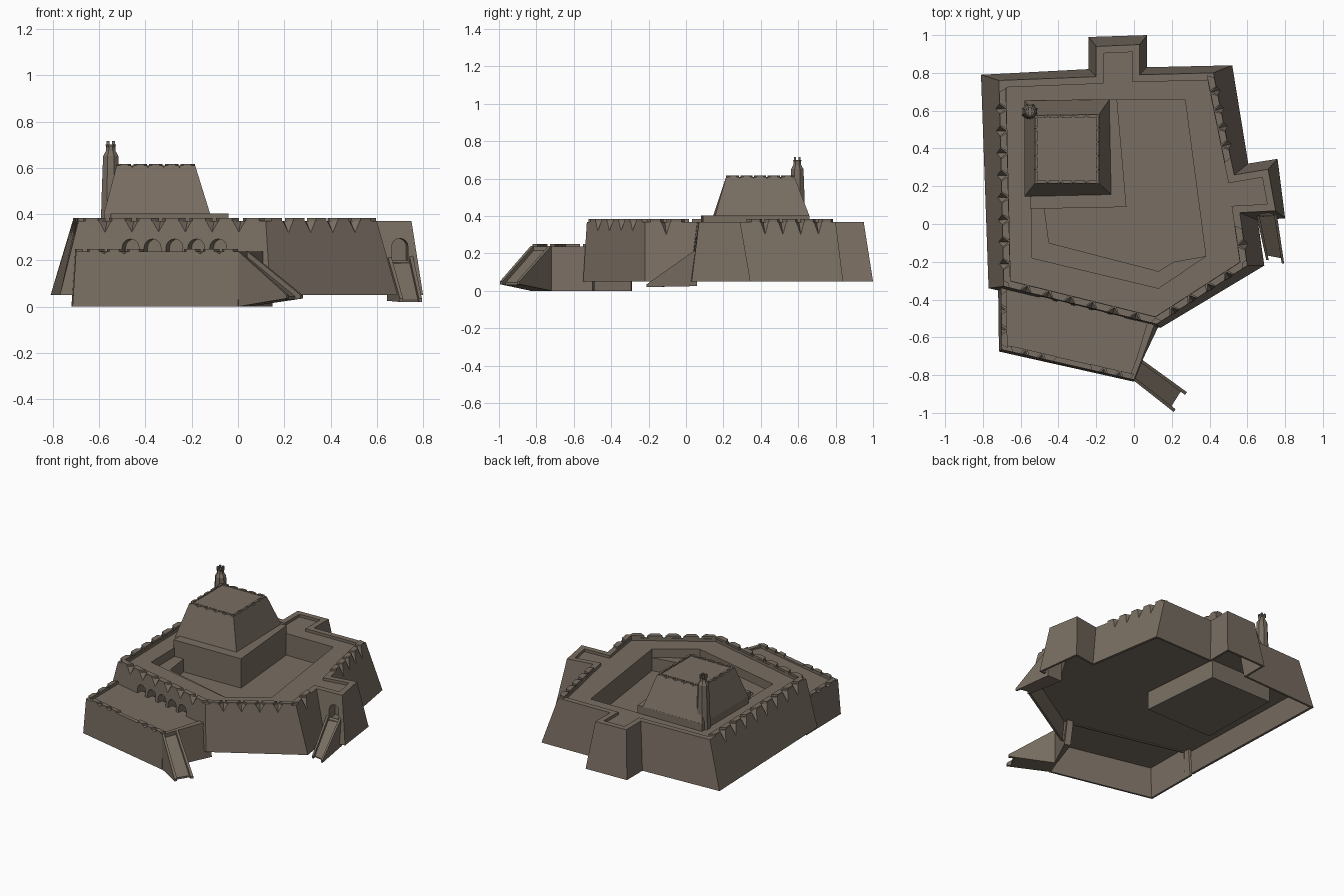
import bpy, bmesh, math
from mathutils import Vector

cube = bpy.data.objects.get("Cube")
if cube:
    bpy.data.objects.remove(cube, do_unlink=True)

stone = bpy.data.materials.new("brown_stone")
stone.use_nodes = True
COLOUR = (0.19, 0.155, 0.122, 1)
stone.diffuse_color = COLOUR
stone.node_tree.nodes["Principled BSDF"].inputs["Base Color"].default_value = COLOUR


def finish(bm, name):
    bmesh.ops.recalc_face_normals(bm, faces=bm.faces)
    mesh = bpy.data.meshes.new(name)
    bm.to_mesh(mesh)
    bm.free()
    mesh.materials.append(stone)
    obj = bpy.data.objects.new(name, mesh)
    bpy.context.collection.objects.link(obj)
    return obj


def add_loft(bm, rings):
    """Closed solid through rings of equal point count."""
    loops = [[bm.verts.new(p) for p in ring] for ring in rings]
    n = len(loops[0])
    for lo, hi in zip(loops, loops[1:]):
        for i in range(n):
            j = (i + 1) % n
            bm.faces.new((lo[i], lo[j], hi[j], hi[i]))
    bm.faces.new(loops[0][::-1])
    bm.faces.new(loops[-1])


def at(points, z):
    return [(p[0], p[1], z) for p in points]


def solid(name, *rings):
    bm = bmesh.new()
    add_loft(bm, rings)
    return finish(bm, name)


def mix(a, b, t):
    return [Vector(p).lerp(Vector(q), t) for p, q in zip(a, b)]


def inset(points, d):
    """Move every edge of a counter-clockwise outline inward by d."""
    pts = [Vector(p) for p in points]
    out = []
    for i, p in enumerate(pts):
        u = (p - pts[i - 1]).normalized()
        v = (pts[(i + 1) % len(pts)] - p).normalized()
        n1, n2 = Vector((-u.y, u.x)), Vector((-v.y, v.x))
        out.append(p + (n1 + n2) * d / (1 + n1.dot(n2)))
    return out


def open_back(points, d):
    """Push the two rear corners of the terrace outline into the main wall."""
    points[0].y += d
    points[-1].y += d
    return points


def cut(obj, *cutters):
    for cutter in cutters:
        mod = obj.modifiers.new("cut", 'BOOLEAN')
        mod.operation = 'DIFFERENCE'
        mod.solver = 'EXACT'
        mod.object = cutter
        cutter.hide_render = True
        bpy.context.view_layer.objects.active = obj
        bpy.ops.object.modifier_apply(modifier=mod.name)
        bpy.data.objects.remove(cutter, do_unlink=True)


def arch(x, y, z, width, height, angle, depth):
    """Round-headed cutter passing through a wall at (x, y)."""
    r = width / 2
    profile = [(-r, 0), (r, 0)]
    for k in range(9):
        a = math.pi * k / 8
        profile.append((r * math.cos(a), height - r + r * math.sin(a)))
    c, s = math.cos(angle), math.sin(angle)
    rings = [[(x + u * c - d * s, y + u * s + d * c, z + w) for u, w in profile]
             for d in (-depth, depth)]
    return solid("arch_cutter", *rings)


def battlements(name, wall, p, q, count, z, height, thick, depth, span=(0, 1)):
    """Splayed merlons along an edge, with scooped embrasures cut between them."""
    p, q = Vector(p), Vector(q)
    p, q = p.lerp(q, span[0]), p.lerp(q, span[1])
    pitch = (q - p) / count
    normal = Vector((-pitch.y, pitch.x)).normalized()
    inward = normal * thick
    bm, scoops = bmesh.new(), bmesh.new()
    for i in range(count):
        mid = p + pitch * (i + 0.5)
        foot = [mid - pitch * 0.24, mid + pitch * 0.24,
                mid + pitch * 0.43 + inward, mid - pitch * 0.43 + inward]
        add_loft(bm, [at(foot, z - 0.004), at(foot, z + height)])
        if i:
            gap = mid - pitch * 0.5 - normal * 0.02
            tip = gap + normal * 0.02 + inward
            corners = [(gap - pitch * 0.38).to_3d(), (gap + pitch * 0.38).to_3d(),
                       tip.to_3d(), gap.to_3d()]
            for c, dz in zip(corners, (.004, .004, .004, -depth)):
                c.z = z + dz
            v = [scoops.verts.new(c) for c in corners]
            for a, b, c in ((0, 1, 2), (0, 1, 3), (1, 2, 3), (2, 0, 3)):
                scoops.faces.new((v[a], v[b], v[c]))
    cut(wall, finish(scoops, "embrasure_cutter"))
    return finish(bm, name)


def stair(name, a0, a1, b0, b1, z_top, z_end, base, end_base):
    """Sloping ramp between two raised side walls that run past its end."""
    a0, a1, b0, b1 = map(Vector, (a0, a1, b0, b1))
    bm = bmesh.new()
    for s, e, drop, run in ((0, 0.14, 0, 1), (0.14, 0.86, 0.025, 0.9), (0.86, 1, 0, 1)):
        a, c = a0.lerp(a1, s), a0.lerp(a1, e)
        pts = [a, a.lerp(b0.lerp(b1, s), run), c.lerp(b0.lerp(b1, e), run), c]
        foot_z = base + (end_base - base) * run
        low = [base, foot_z, foot_z, base]
        end = max(z_top + (z_end - z_top) * run - drop, foot_z + 0.004)
        high = [z_top - drop, end, end, z_top - drop]
        add_loft(bm, [[(p.x, p.y, z) for p, z in zip(pts, zs)] for zs in (low, high)])
    return finish(bm, name)


# Main battered wall, with the back and side bastions in its outline
foot = [(-.81, .79), (-.77, -.34), (.14, -.55), (.69, -.22), (.655, .02), (.80, .03),
        (.76, .345), (.605, .32), (.52, .84), (.07, .83), (.07, 1), (-.24, .99), (-.24, .82)]
crest = [(-.715, .76), (-.69, -.33), (.12, -.53), (.60, -.22), (.56, .06), (.75, .07),
         (.71, .29), (.53, .26), (.42, .80), (.03, .79), (.03, .95), (-.20, .94), (-.20, .78)]
RIM = 0.369
main_wall = solid("main_wall", at(foot, .05), at(crest, RIM))
walk = inset(crest, 0.038)
yard = [(-.55, .65), (-.54, -.18), (.13, -.34), (.38, -.17), (.27, .66)]
pit = [(-.55, .65), (-.45, -.10), (.13, -.25), (.21, -.20), (.38, -.17), (.27, .66)]

# Terrace outline; its hollow underside opens into the main hollow
t_foot = [(-.72, -.29), (-.715, -.675), (0, -.835), (.045, -.72), (.15, -.50)]
t_top = [(-.705, -.29), (-.70, -.665), (0, -.825), (.04, -.72), (.12, -.50)]
under = [at(open_back(inset(t_foot, .012), .08), -.02),
         at(open_back(inset(t_top, .012), .08), .205)]
cut(main_wall,
    solid("walk_cutter", at(walk, .35), at(walk, .5)),
    solid("yard_cutter", at(yard, .29), at(yard, .5)),
    solid("pit_cutter", at(pit, .20), at(pit, .5)),
    solid("hollow_cutter", at(inset(foot, .012), .03),
          at(inset(mix(foot, crest, .42), .012), .185)),
    solid("passage_cutter", under[0], at(under[1], .18)))

# Arcade above the terrace and doorway in the side bastion
slope = (foot[2][1] - foot[1][1]) / (foot[2][0] - foot[1][0])
for i in range(5):
    x = -.465 + i * .095
    y = foot[1][1] + (x - foot[1][0]) * slope + 0.015
    cut(main_wall, arch(x, y, .21, .075, .082, math.atan(slope), .07))
cut(main_wall, arch(.70, .05, .19, .07, .105, .1, .08))

# Battlements on the main wall
for name, i, count, span in (("west", 0, 9, (.03, 1)), ("front", 1, 7, (0, 1)),
                             ("front_east", 2, 5, (0, 1)), ("east_low", 3, 2, (0, .8)),
                             ("east_high", 7, 5, (.12, 1))):
    battlements(name + "_battlements", main_wall, crest[i], crest[i + 1], count,
                RIM, .014, .036, .07, span)

# Front terrace
terrace = solid("terrace", at(t_foot, 0), at(t_top, .238))
deck = open_back(inset(t_top, .028), .04)
cut(terrace, solid("deck_cutter", at(deck, .226), at(deck, .4)),
    solid("under_cutter", *under))
for name, i, count, span in (("west", 0, 3, (.15, 1)), ("front_left", 1, 3, (.05, .42)),
                             ("front_right", 1, 3, (.65, 1))):
    battlements("terrace_" + name + "_battlements", terrace, t_top[i], t_top[i + 1],
                count, .238, .011, .03, .02, span)

# Outer stairs
stair("terrace_stair", (0, -.83), (.045, -.72), (.21, -.995), (.28, -.89),
      .24, .05, 0, .035)
stair("bastion_stair", (.645, .06), (.755, .06), (.70, -.19), (.795, -.21),
      .225, .035, .025, .02)

# Keep on its square base
base = [(-.55, .08), (-.04, .09), (-.09, .66), (-.56, .655)]
solid("keep_base", at(base, .06), at(base, .403))
k_foot = [(-.58, .145), (-.12, .155), (-.13, .66), (-.58, .655)]
k_top = [(-.525, .215), (-.185, .215), (-.185, .58), (-.525, .575)]
keep = solid("keep", at(k_foot, .345), at(k_foot, .40), at(k_top, .609))
for i in range(4):
    battlements("keep_battlements_%d" % (i + 1), keep, k_top[i], k_top[(i + 1) % 4],
                5, .609, .008, .015, .02)


# Corner turret with a narrow neck and a crown
def octagon(r, z):
    return [(-.55 + r * math.cos(math.pi * (k + .5) / 4),
             .595 + r * math.sin(math.pi * (k + .5) / 4), z) for k in range(8)]


solid("turret", octagon(.047, .345), octagon(.042, .50), octagon(.036, .65),
      octagon(.023, .672), octagon(.021, .69), octagon(.025, .70))
bm = bmesh.new()
for k in range(4):
    a = math.pi * k / 2 + math.pi / 4
    cx, cy = -.55 + .017 * math.cos(a), .595 + .017 * math.sin(a)
    sq = [(cx + u * .006, cy + v * .006) for u, v in ((-1, -1), (1, -1), (1, 1), (-1, 1))]
    add_loft(bm, [at(sq, .69), at(sq, .716)])
finish(bm, "turret_battlements")
